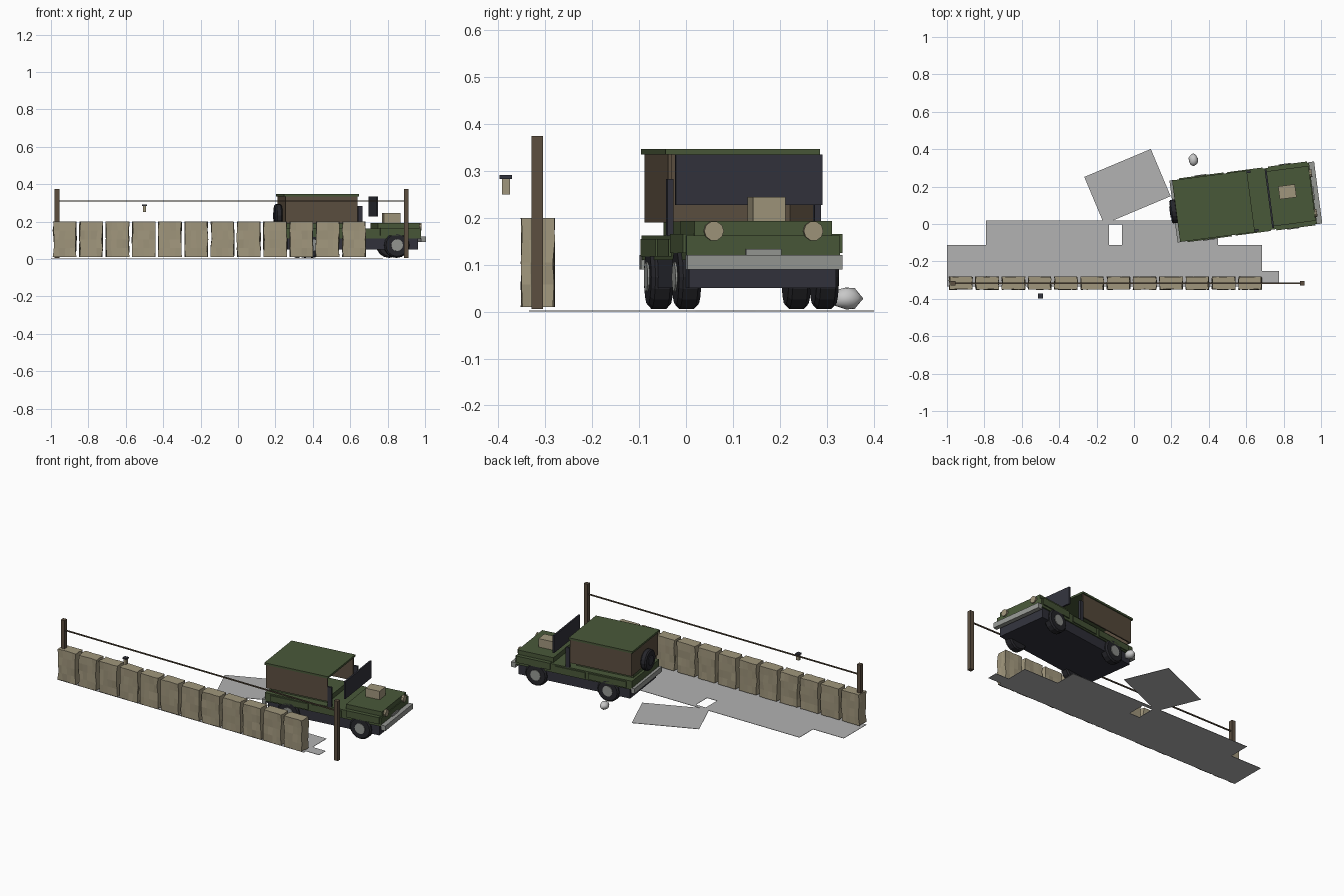
import bpy, bmesh, math, random
from mathutils import Matrix, Vector

if "Cube" in bpy.data.objects:
    bpy.data.objects.remove(bpy.data.objects["Cube"])

random.seed(4)


def mat(name, r, g, b):
    m = bpy.data.materials.new(name)
    lin = [(c / 255 / 12.92) if c < 11 else ((c / 255 + 0.055) / 1.055) ** 2.4 for c in (r, g, b)]
    m.diffuse_color = (*lin, 1)
    m.use_nodes = True
    m.node_tree.nodes["Principled BSDF"].inputs["Base Color"].default_value = m.diffuse_color
    return m


GREEN = mat("olive green", 73, 88, 57)
BROWN = mat("canvas brown", 92, 79, 64)
TAN = mat("sand tan", 160, 150, 124)
NAVY = mat("dark slate", 50, 51, 60)
TYRE = mat("tyre black", 38, 38, 43)
STEEL = mat("steel grey", 150, 152, 148)
GROUND = mat("ground grey", 178, 178, 178)
STONE = mat("pale stone", 200, 200, 200)

# Everything on the truck is built in its own frame (+x forward), then turned into place
TRUCK = Matrix.Translation((0.60, 0.118, 0)) @ Matrix.Rotation(math.radians(7.5), 4, 'Z')
WORLD = Matrix.Identity(4)


def finish(name, bm, material, frame):
    bm.transform(frame)
    bmesh.ops.recalc_face_normals(bm, faces=bm.faces)
    me = bpy.data.meshes.new(name)
    bm.to_mesh(me)
    bm.free()
    me.materials.append(material)
    ob = bpy.data.objects.new(name, me)
    bpy.context.collection.objects.link(ob)
    return ob


def box(name, x, y, z, material, frame=TRUCK, cuts=0, jitter=0):
    """Box from (min, max) ranges, optionally subdivided and roughened."""
    bm = bmesh.new()
    bmesh.ops.create_cube(bm, size=1)
    if cuts:
        bmesh.ops.subdivide_edges(bm, edges=bm.edges[:], cuts=cuts, use_grid_fill=True)
    for v in bm.verts:
        v.co = Vector([(r[0] + r[1]) / 2 + c * (r[1] - r[0]) for c, r in zip(v.co, (x, y, z))])
        if jitter:
            v.co.x += random.uniform(-jitter, jitter)
            v.co.y += random.uniform(-jitter, jitter) * 0.6
    return finish(name, bm, material, frame)


def disc(name, c, r, depth, axis, material, sides=16, bevel=0.0):
    """Cylinder along x or y with an optional edge bevel."""
    bm = bmesh.new()
    bmesh.ops.create_cone(bm, cap_ends=True, segments=sides, radius1=r, radius2=r, depth=depth)
    if bevel:
        rim = [e for e in bm.edges if abs(e.verts[0].co.z - e.verts[1].co.z) < 1e-6]
        bmesh.ops.bevel(bm, geom=rim, offset=bevel, segments=1, affect='EDGES')
    turn = Matrix.Rotation(math.pi / 2, 4, 'Y' if axis == 'x' else 'X')
    return finish(name, bm, material, TRUCK @ Matrix.Translation(c) @ turn)


# Truck body
box("chassis", (-0.36, 0.345), (-0.158, 0.158), (0.05, 0.112), NAVY)
box("lower_body", (-0.375, 0.36), (-0.165, 0.165), (0.11, 0.163), GREEN)
box("bed_tub", (-0.36, 0.0), (-0.12, 0.12), (0.16, 0.192), GREEN)
box("hood", (0.13, 0.355), (-0.148, 0.148), (0.16, 0.193), GREEN)
box("front_bumper", (0.36, 0.388), (-0.167, 0.167), (0.09, 0.121), STEEL)
box("rear_bumper", (-0.392, -0.37), (-0.167, 0.167), (0.09, 0.121), STEEL)
box("number_plate", (0.36, 0.366), (-0.038, 0.038), (0.12, 0.134), STEEL)
box("hood_crate", (0.18, 0.27), (-0.01, 0.06), (0.193, 0.245), TAN)

# Canvas cover, open at the front
box("canvas_roof", (-0.378, 0.025), (-0.166, 0.166), (0.335, 0.347), GREEN)
box("canvas_rear", (-0.37, -0.362), (-0.16, 0.16), (0.19, 0.335), BROWN)

# Windscreen panel
box("windscreen", (0.12, 0.13), (-0.158, 0.158), (0.228, 0.335), NAVY)

# Mirrored parts
for side, s in (("left", 1), ("right", -1)):
    def span(a, b):
        return tuple(sorted((a * s, b * s)))
    box(side + "_canvas_wall", (-0.37, 0.018), span(0.152, 0.16), (0.19, 0.335), BROWN)
    box(side + "_door_post", (0.02, 0.045), span(0.152, 0.165), (0.16, 0.283), NAVY)
    box(side + "_rear_locker", (-0.34, -0.10), span(0.165, 0.172), (0.118, 0.155), GREEN)
    box(side + "_door_panel", (-0.08, 0.11), span(0.165, 0.171), (0.118, 0.155), GREEN)
    box(side + "_fender", (0.14, 0.35), span(0.145, 0.172), (0.125, 0.166), GREEN)
    disc(side + "_headlight", (0.36, 0.107 * s, 0.172), 0.021, 0.016, 'x', TAN, sides=10)
    for end, x in (("front", 0.23), ("rear", -0.225)):
        disc(f"{side}_{end}_tyre", (x, 0.148 * s, 0.074), 0.068, 0.048, 'y', TYRE, bevel=0.008)
        disc(f"{side}_{end}_hub", (x, 0.171 * s, 0.074), 0.032, 0.01, 'y', STEEL, sides=12)

# Spare wheel on the back
disc("spare_tyre", (-0.39, 0, 0.232), 0.063, 0.036, 'x', TYRE, bevel=0.007)
disc("spare_hub", (-0.409, 0, 0.232), 0.03, 0.006, 'x', NAVY, sides=12)

# Barrier of earth-filled blocks
for i in range(12):
    x = -0.99 + i * 0.1406
    box(f"barrier_block_{i + 1}", (x + 0.003, x + 0.124), (-0.35, -0.282), (0.01, 0.2),
        TAN, WORLD, cuts=3, jitter=0.0045)

# Fence posts and wire
for name, x in (("left_fence_post", -0.968), ("right_fence_post", 0.9)):
    box(name, (x - 0.0125, x + 0.0125), (-0.33, -0.305), (0.006, 0.375), BROWN, WORLD)
box("fence_wire", (-0.968, 0.9), (-0.3205, -0.3135), (0.306, 0.313), BROWN, WORLD)

# Hanging lantern in front of the wire
box("lantern_body", (-0.509, -0.491), (-0.393, -0.375), (0.25, 0.283), TAN, WORLD)
box("lantern_cap", (-0.513, -0.487), (-0.398, -0.371), (0.283, 0.291), NAVY, WORLD)

# Flat ground patches
patches = [(-1, 0.685, -0.335, -0.113), (-0.79, -0.133, -0.113, 0.02),
           (-0.065, 0.45, -0.113, 0.02), (-0.133, -0.065, -0.003, 0.02),
           (0.685, 0.775, -0.315, -0.25)]
for i, (x0, x1, y0, y1) in enumerate(patches):
    box(f"ground_patch_{i + 1}", (x0, x1), (y0, y1), (0, 0.002), GROUND, WORLD)
tilt = Matrix.Translation((-0.035, 0.2, 0)) @ Matrix.Rotation(math.radians(22.8), 4, 'Z')
box("ground_sheet", (-0.193, 0.193), (-0.137, 0.137), (0, 0.002), GROUND, tilt)

# Loose stone beside the truck
bm = bmesh.new()
bmesh.ops.create_icosphere(bm, subdivisions=2, radius=1)
for v in bm.verts:
    v.co *= random.uniform(0.9, 1.08)
stone = finish("stone", bm, STONE, Matrix.Translation((0.318, 0.342, 0.028))
               @ Matrix.Diagonal((0.026, 0.034, 0.024, 1)))
for p in stone.data.polygons:
    p.use_smooth = True
